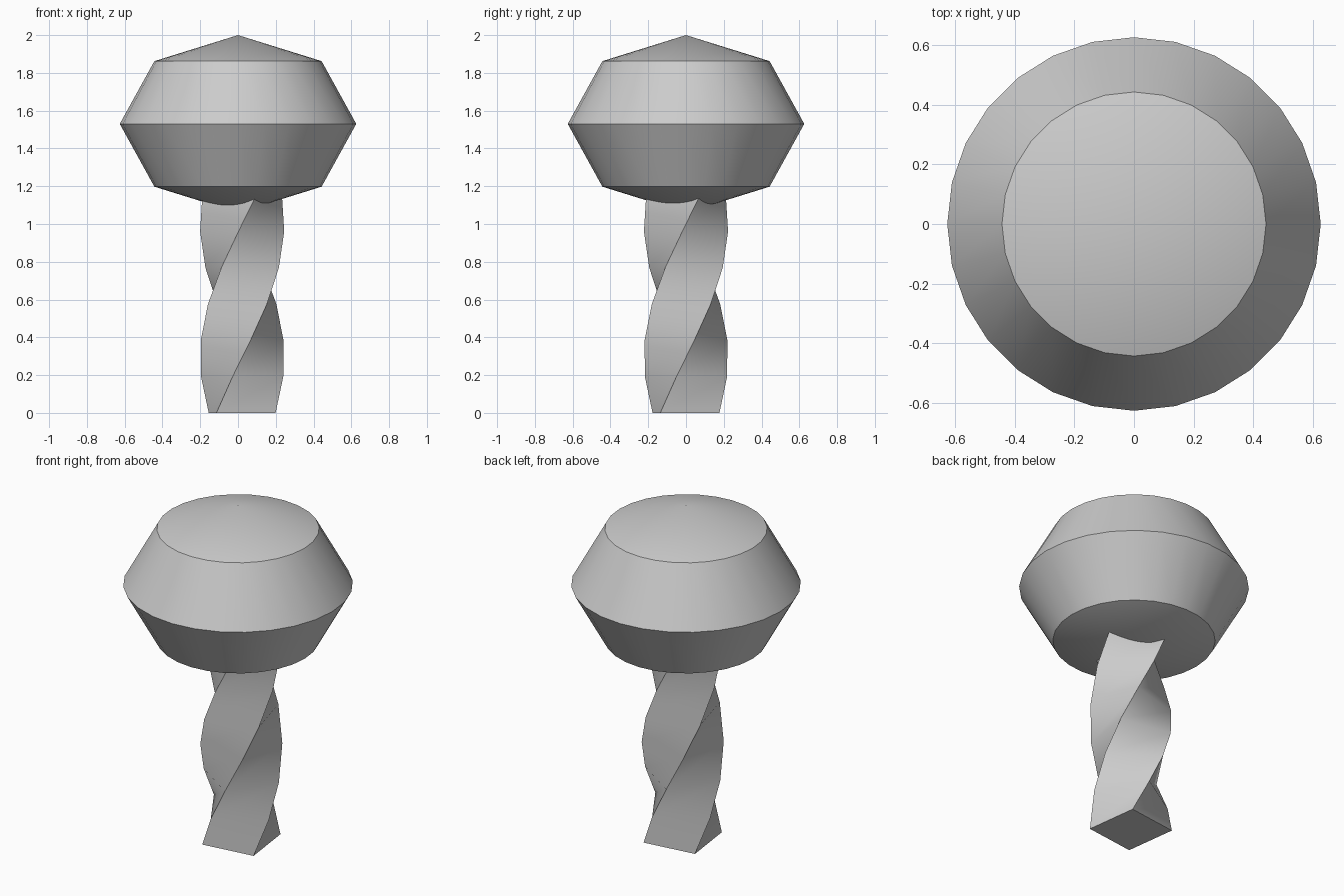
import bpy, bmesh
from math import radians, cos, sin

if "Cube" in bpy.data.objects:
    bpy.data.objects.remove(bpy.data.objects["Cube"])


def finish(name, bm):
    bmesh.ops.recalc_face_normals(bm, faces=bm.faces)
    mesh = bpy.data.meshes.new(name)
    bm.to_mesh(mesh)
    bm.free()
    obj = bpy.data.objects.new(name, mesh)
    bpy.context.collection.objects.link(obj)
    bpy.ops.object.select_all(action='DESELECT')
    obj.select_set(True)
    bpy.context.view_layer.objects.active = obj
    bpy.ops.object.shade_smooth_by_angle(angle=radians(30))
    return obj


# Head: squashed sphere with only four ring bands
bm = bmesh.new()
bmesh.ops.create_uvsphere(bm, u_segments=28, v_segments=4, radius=1)
bmesh.ops.scale(bm, vec=(0.626, 0.626, 0.47), verts=bm.verts)
bmesh.ops.translate(bm, vec=(0, 0, 1.53), verts=bm.verts)
finish("head", bm)

# Stem: square section twisted in even steps, its top buried in the head
bm = bmesh.new()
radius, step, twist, layers = 0.2235, 0.192, 24.5, 7
rings = []
for i in range(layers + 1):
    angles = [radians(-37.6 + twist * i + 90 * k) for k in range(4)]
    rings.append([bm.verts.new((0.022 + radius * cos(a), radius * sin(a), step * i))
                  for a in angles])
for low, high in zip(rings, rings[1:]):
    for k in range(4):
        n = (k + 1) % 4
        bm.faces.new((low[k], low[n], high[n], high[k]))
bm.faces.new(rings[0][::-1])
bm.faces.new(rings[-1])
finish("twisted_stem", bm)
